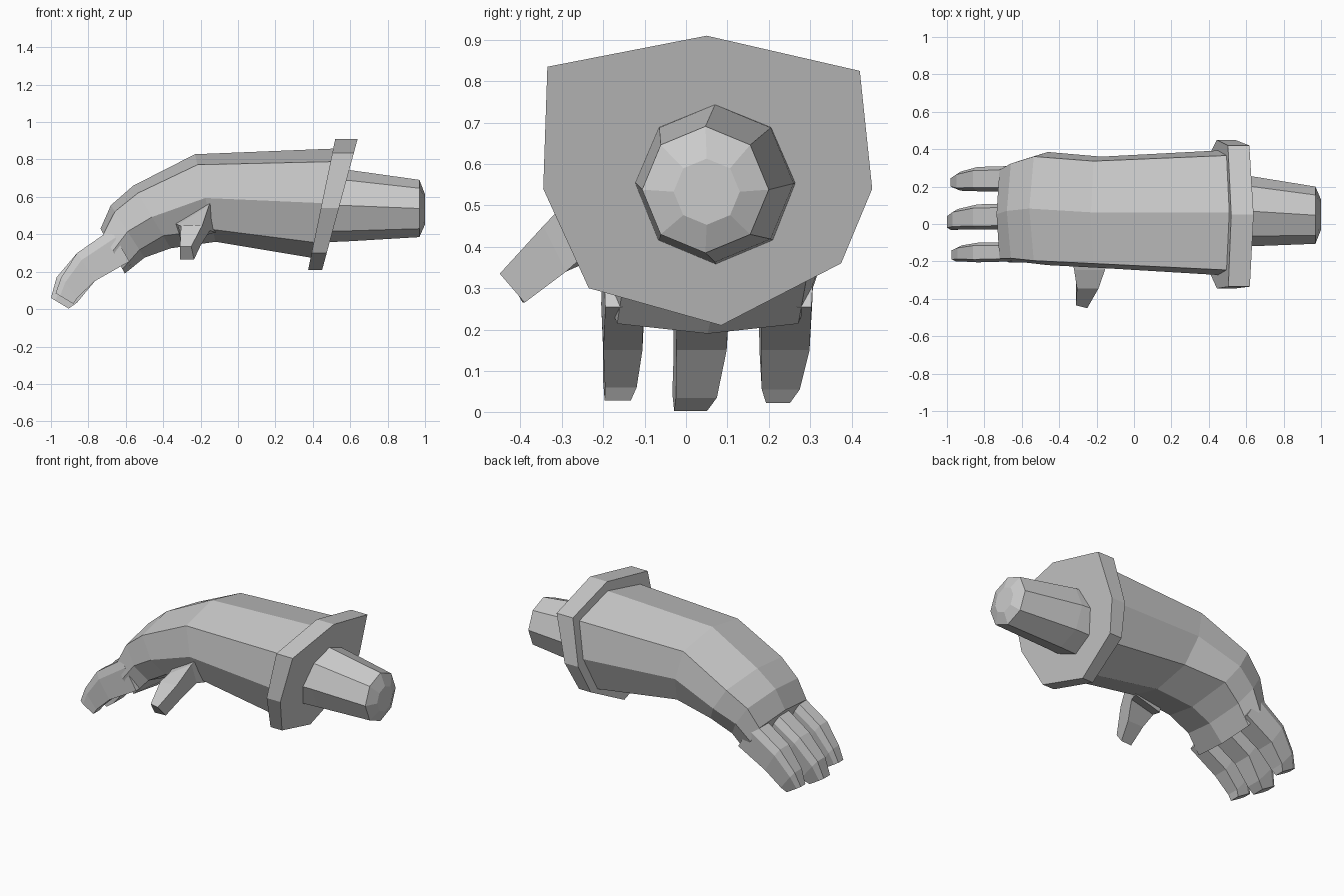
import bpy, bmesh
from math import sin, cos, pi


def loft(name, rings):
    """Join rings of equal point count with quads and cap both ends."""
    bm = bmesh.new()
    loops = [[bm.verts.new(p) for p in ring] for ring in rings]
    n = len(loops[0])
    for a, b in zip(loops, loops[1:]):
        for i in range(n):
            j = (i + 1) % n
            bm.faces.new((a[i], a[j], b[j], b[i]))
    bm.faces.new(loops[0])
    bm.faces.new(loops[-1])
    bmesh.ops.recalc_face_normals(bm, faces=bm.faces)
    mesh = bpy.data.meshes.new(name)
    bm.to_mesh(mesh)
    bm.free()
    ob = bpy.data.objects.new(name, mesh)
    bpy.context.collection.objects.link(ob)
    return ob


def section(top, bottom, y0, y1, shape):
    """Slanted ring: shape holds (u, t), u across the width, t from bottom to top."""
    yc, hw = (y0 + y1) / 2, (y1 - y0) / 2
    return [(bottom[0] + (top[0] - bottom[0]) * t, yc + hw * u,
             bottom[1] + (top[1] - bottom[1]) * t) for u, t in shape]


def palm_shape(low_u, low_t, bottom_t=0.0):
    half = [(0.92, 0.88), (1, 0.5), (low_u, low_t)]
    return [(0, 1)] + half + [(0, bottom_t)] + [(-u, t) for u, t in reversed(half)]


# Palm and back of the hand
loft("hand", [
    section((0.56, 0.86), (0.42, 0.27), -0.275, 0.395, palm_shape(0.75, 0.14)),
    section((-0.23, 0.828), (-0.12, 0.36), -0.235, 0.36, palm_shape(0.75, 0.14)),
    section((-0.56, 0.66), (-0.36, 0.325), -0.22, 0.385, palm_shape(0.8, 0.2)),
    section((-0.68, 0.555), (-0.5, 0.275), -0.205, 0.345, palm_shape(0.8, 0.15)),
    section((-0.735, 0.43), (-0.605, 0.19), -0.205, 0.31, palm_shape(0.85, 0.1)),
])

# Slanted cuff
cuff = [(0.05, 0.91), (0.42, 0.825), (0.45, 0.54), (0.375, 0.36),
        (0.085, 0.21), (-0.235, 0.30), (-0.345, 0.54), (-0.335, 0.835)]
loft("cuff", [[(x + k * (z - 0.21), y, z) for y, z in cuff]
              for x, k in ((0.375, 0.207), (0.45, 0.271))])

# Octagonal wrist stub with a chamfered end
loft("wrist", [[(x, yc + r * sin(i * pi / 4), zc + r * cos(i * pi / 4)) for i in range(8)]
               for x, yc, zc, r in ((0.46, 0.072, 0.555, 0.198), (0.6, 0.07, 0.553, 0.19),
                                    (0.97, 0.047, 0.538, 0.153), (1.0, 0.05, 0.533, 0.08))])

# Three curled fingers: y ranges at base, middle and tip, plus tip offset
finger_shape = [(0.7, 1), (1, 0.75), (0.9, 0), (-0.9, 0), (-1, 0.75), (-0.7, 1)]
fingers = [(((-0.2, -0.1), (-0.205, -0.1), (-0.2, -0.115), (-0.2, -0.13)), 0.025),
           (((-0.03, 0.11), (-0.03, 0.105), (-0.03, 0.08), (-0.033, 0.055)), 0.0),
           (((0.175, 0.31), (0.175, 0.305), (0.178, 0.28), (0.19, 0.255)), 0.02)]
for i, (ys, d) in enumerate(fingers):
    spine = [((-0.68, 0.425), (-0.58, 0.255)), ((-0.86, 0.30), (-0.765, 0.15)),
             ((-0.97 + d, 0.17), (-0.86, 0.035 + d)), ((-1.0 + d, 0.06 + d), (-0.905 + d, 0.003 + d))]
    loft(f"finger_{i + 1}", [section(t, b, y[0], y[1], finger_shape)
                             for (t, b), y in zip(spine, ys)])

# Thumb
loft("thumb", [
    [(-0.34, -0.16, 0.46), (-0.13, -0.16, 0.60), (-0.12, -0.13, 0.41), (-0.30, -0.13, 0.36)],
    [(-0.32, -0.245, 0.45), (-0.155, -0.245, 0.555), (-0.15, -0.2, 0.42), (-0.31, -0.2, 0.38)],
    [(-0.305, -0.345, 0.445), (-0.19, -0.345, 0.45), (-0.20, -0.29, 0.34), (-0.31, -0.29, 0.34)],
    [(-0.31, -0.435, 0.335), (-0.25, -0.45, 0.335), (-0.235, -0.39, 0.265), (-0.31, -0.395, 0.265)],
])
